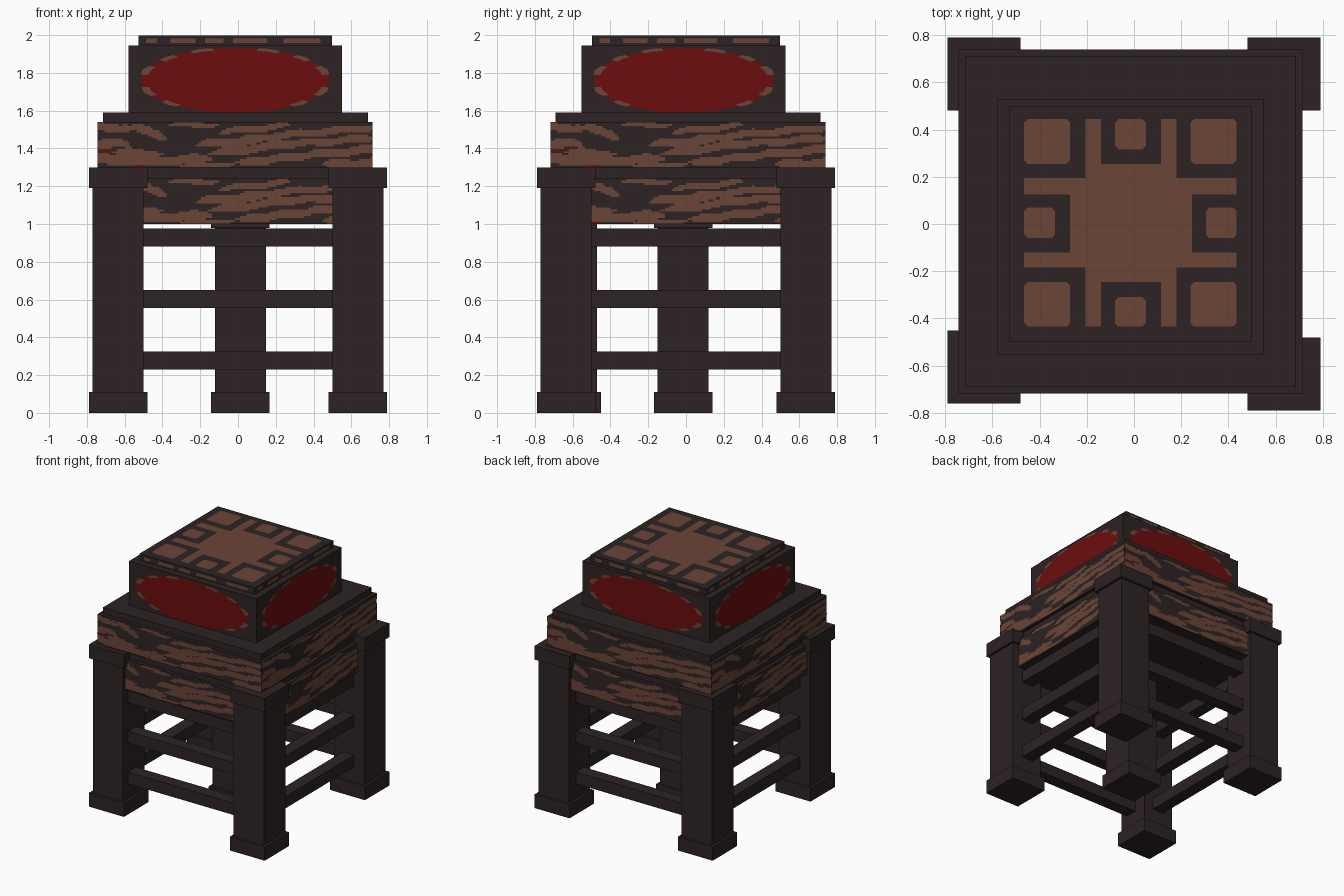
import bpy, bmesh, math
from mathutils import Matrix, Vector

cube = bpy.data.objects.get("Cube")
if cube:
    bpy.data.objects.remove(cube, do_unlink=True)


def material(name, rgb):
    m = bpy.data.materials.new(name)
    m.diffuse_color = (*rgb, 1)
    m.use_nodes = True
    bsdf = next(n for n in m.node_tree.nodes if n.type == 'BSDF_PRINCIPLED')
    bsdf.inputs['Base Color'].default_value = (*rgb, 1)
    return m


DARK = material("dark wood", (0.026, 0.017, 0.017))
BROWN = material("brown wood", (0.145, 0.058, 0.038))
RED = material("deep red", (0.15, 0.004, 0.004))


def finish(name, bm, mat):
    me = bpy.data.meshes.new(name)
    bm.to_mesh(me)
    bm.free()
    me.materials.append(mat)
    ob = bpy.data.objects.new(name, me)
    bpy.context.collection.objects.link(ob)
    return ob


def add_box(bm, x0, x1, y0, y1, z0, z1):
    mat = (Matrix.Translation(((x0 + x1) / 2, (y0 + y1) / 2, (z0 + z1) / 2))
           @ Matrix.Diagonal((x1 - x0, y1 - y0, z1 - z0, 1)))
    bmesh.ops.create_cube(bm, size=1, matrix=mat)


def box(name, *bounds):
    bm = bmesh.new()
    add_box(bm, *bounds)
    return finish(name, bm, DARK)


def side_plates(name, bounds, polys, mat, off=0.002):
    """Thin painted shapes on all four sides; u runs -1..1 across a side, z is absolute."""
    x0, x1, y0, y1 = bounds[:4]
    cx, cy, hx, hy = (x0 + x1) / 2, (y0 + y1) / 2, (x1 - x0) / 2, (y1 - y0) / 2
    bm = bmesh.new()
    for k in range(4):
        rot = Matrix.Rotation(k * math.pi / 2, 3, 'Z')
        half, depth = (hx, hy) if k % 2 == 0 else (hy, hx)
        for poly in polys:
            bm.faces.new([bm.verts.new(rot @ Vector((u * half, -depth - off, z)) + Vector((cx, cy, 0)))
                          for u, z in poly])
    return finish(name, bm, mat)


def rect(u0, u1, z0, z1):
    return [(u0, z0), (u1, z0), (u1, z1), (u0, z1)]


# Four corner legs and a centre post, each with a foot and a cap
def leg(name, x, y, cap_z):
    bm = bmesh.new()
    for r, z0, z1 in ((0.155, 0, 0.11), (0.135, 0.11, cap_z), (0.155, cap_z, cap_z + 0.11)):
        add_box(bm, x - r, x + r, y - r, y + r, z0, z1)
    finish(name, bm, DARK)


leg("back_right_leg", -0.635, 0.635, 1.19)
leg("back_left_leg", 0.635, 0.635, 1.19)
leg("front_left_leg", 0.635, -0.635, 1.19)
leg("front_right_leg", -0.635, -0.605, 1.19)
leg("centre_post", 0.013, -0.015, 0.98)

# Three tiers of rails joining the legs
for i, z in enumerate((0.23, 0.555, 0.88)):
    bm = bmesh.new()
    for s in (-0.63, 0.63):
        add_box(bm, -0.55, 0.55, s - 0.05, s + 0.05, z, z + 0.095)
        add_box(bm, s - 0.05, s + 0.05, -0.55, 0.55, z, z + 0.095)
    finish(f"rails_tier_{i + 1}", bm, DARK)

# Wood grain: tapered streaks (u0, v0, u1, v1, half width) on a unit panel
STREAKS = [
    (-.05, .88, .14, .86, .09), (.12, .9, .25, .66, .1), (.26, .93, .44, .94, .06),
    (-.05, .55, .12, .5, .1), (-.05, .2, .22, .14, .12), (.16, .12, .42, .2, .1),
    (.05, .36, .24, .3, .07), (.36, .5, .62, .62, .1), (.44, .78, .7, .93, .07),
    (.5, .62, 1.05, .9, .08), (.4, .3, .75, .55, .09), (.6, .45, 1.05, .68, .08),
    (.5, .08, .8, .3, .09), (.72, .25, 1.05, .42, .09), (.82, .06, 1.05, .1, .1),
    (.3, .04, .5, .06, .05)]


def is_brown(u, v):
    for u0, v0, u1, v1, w in STREAKS:
        t = (u - u0) / (u1 - u0)
        if 0 < t < 1:
            mid = v0 + (v1 - v0) * t + 0.025 * math.sin(38 * u + 9 * v0)
            if abs(v - mid) < w * min(1, 5 * t, 5 * (1 - t)) ** 0.5:
                return True
    return False


def grain(z0, z1, rows=22, cols=120):
    """Merge neighbouring brown cells of each row into strips."""
    polys, dz = [], (z1 - z0) / rows
    for r in range(rows):
        start = None
        for c in range(cols + 1):
            hit = c < cols and is_brown((c + 0.5) / cols, (r + 0.5) / rows)
            if hit and start is None:
                start = c
            elif not hit and start is not None:
                polys.append(rect(2 * start / cols - 1, 2 * c / cols - 1,
                                  z0 + r * dz, z0 + (r + 1) * dz))
                start = None
    return polys


# Two stacked grained blocks, each topped by a narrower dark slab
for name, z0, z1, z2 in (("lower", 1.0, 1.24, 1.30), ("upper", 1.30, 1.54, 1.59)):
    b = (-0.743, 0.713, -0.718, 0.738, z0, z1)
    box(f"{name}_block", *b)
    box(f"{name}_slab", -0.715, 0.687, -0.69, 0.712, z1, z2)
    side_plates(f"{name}_block_grain", b, grain(z0, z1), BROWN)
    side_plates(f"{name}_block_red_flecks", b,
                [rect(-1, -0.86, z0 + 0.085, z0 + 0.095),
                 rect(-0.73, -0.65, z0 + 0.002, z0 + 0.012)], RED, 0.004)

# Head block with red ovals and a broken brown border
head = (-0.58, 0.55, -0.553, 0.528, 1.59, 1.945)
box("head_block", *head)


def oval(deg, r=1.0):
    a = math.radians(deg)
    return 0.88 * r * math.cos(a), max(1.593, 1.76 + 0.172 * r * math.sin(a))


side_plates("red_ovals", head, [[oval(d) for d in range(0, 360, 8)]], RED)
dashes = []
for a, b in ((10, 26), (38, 50), (62, 76), (-28, -12), (-52, -40)):
    for p, q in ((a, b), (180 - b, 180 - a)):
        m = (p + q) / 2
        dashes.append([oval(p, .94), oval(p, 1.02), oval(m, 1.04), oval(q, 1.02),
                       oval(q, .94), oval(m, .95)][::-1])
        dashes[-1].reverse()
side_plates("oval_border_dashes", head, dashes, BROWN, 0.004)

# Top slab with brown edge marks
top = (-0.527, 0.497, -0.497, 0.498, 1.945, 1.997)
box("top_slab", *top)
side_plates("top_slab_edge_marks", top,
            [rect(a, b, 1.957, 1.982) for a, b in
             ((-.92, -.81), (-.67, -.41), (-.31, -.12), (-.02, .33), (.5, .88))], BROWN)

# Geometric inlay on the top
bm = bmesh.new()


def inlay(x0, x1, y0, y1, c=0.0):
    if c:
        pts = [(x0 + c, y0), (x1 - c, y0), (x1, y0 + c), (x1, y1 - c),
               (x1 - c, y1), (x0 + c, y1), (x0, y1 - c), (x0, y0 + c)]
    else:
        pts = rect(x0, x1, y0, y1)
    bm.faces.new([bm.verts.new((x, y, 2.0)) for x, y in pts])


for xs in ((-.465, -.27), (.24, .435)):                 # corner squares
    for ys in ((-.435, -.245), (.255, .445)):
        inlay(*xs, *ys, 0.015)
for ys in ((-.435, -.31), (.315, .445)):                # small squares
    inlay(-.08, .05, *ys, 0.015)
for xs in ((-.465, -.335), (.305, .435)):
    inlay(*xs, -.06, .07, 0.015)
inlay(-.27, .245, -.185, .195)                          # centre field
for ys in ((-.245, -.185), (.195, .255)):
    inlay(-.205, .18, *ys)
for ys in ((-.435, -.245), (.255, .445)):               # thin arms
    inlay(-.205, -.14, *ys)
    inlay(.115, .18, *ys)
for xs in ((-.465, -.27), (.245, .435)):
    inlay(*xs, .125, .195)
    inlay(*xs, -.185, -.12)
finish("top_inlay", bm, BROWN)
